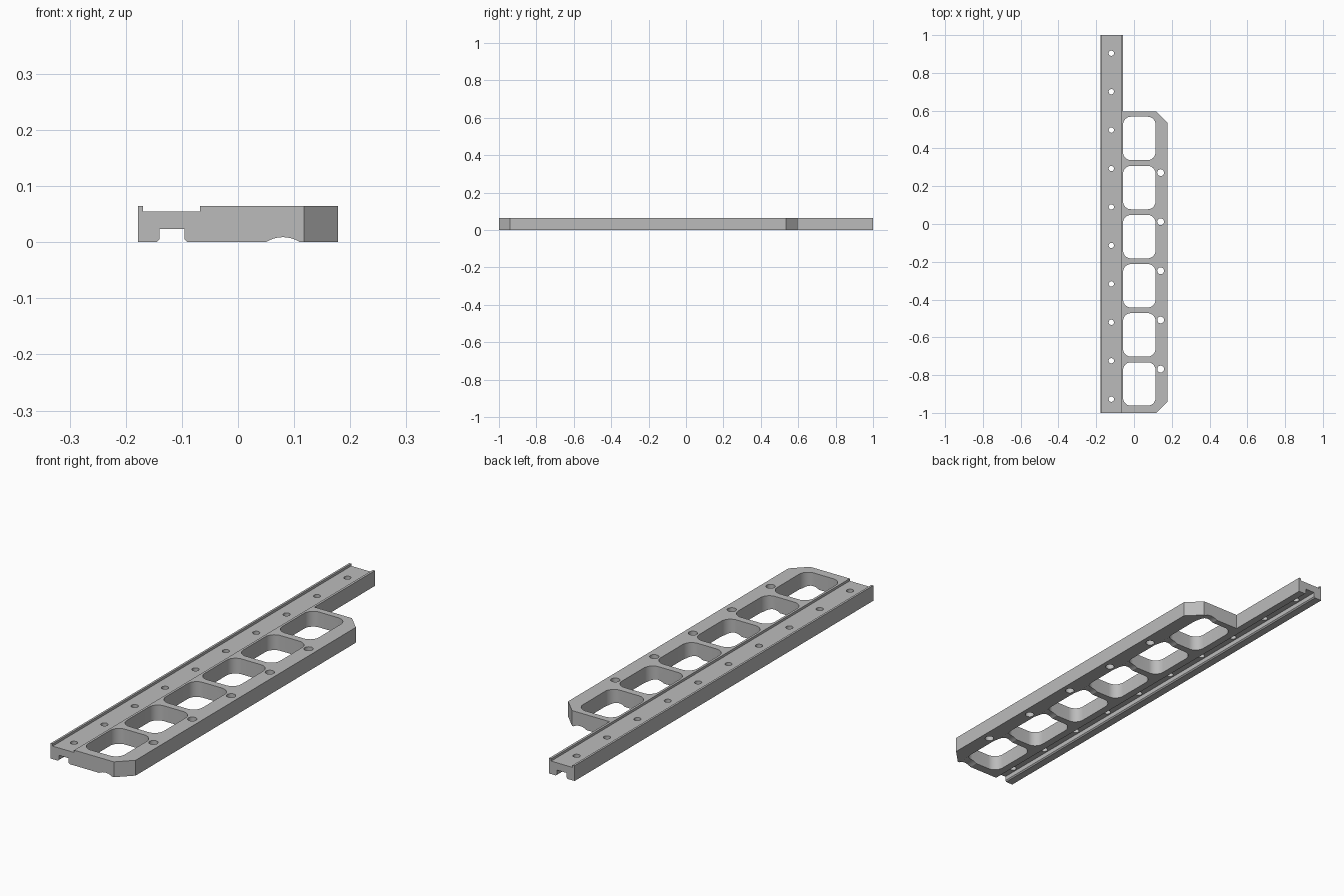
import bpy
import bmesh
from math import sin, cos, pi, radians

cube = bpy.data.objects.get("Cube")
if cube:
    bpy.data.objects.remove(cube, do_unlink=True)

HEIGHT = 0.065

grey = bpy.data.materials.new("plain grey")
grey.use_nodes = True
colour = (0.5, 0.5, 0.5, 1)
grey.diffuse_color = colour
grey.node_tree.nodes["Principled BSDF"].inputs["Base Color"].default_value = colour


def prism(bm, outline, offset):
    """Extrude a closed 3D outline by an offset vector."""
    face = bm.faces.new([bm.verts.new(p) for p in outline])
    top = bmesh.ops.extrude_face_region(bm, geom=[face], use_keep_orig=True)["geom"]
    bmesh.ops.translate(bm, vec=offset, verts=[v for v in top if isinstance(v, bmesh.types.BMVert)])


def finish(bm, name):
    bmesh.ops.recalc_face_normals(bm, faces=bm.faces)
    mesh = bpy.data.meshes.new(name)
    bm.to_mesh(mesh)
    bm.free()
    mesh.materials.append(grey)
    obj = bpy.data.objects.new(name, mesh)
    bpy.context.collection.objects.link(obj)
    return obj


def cut(bm, outline):
    """Vertical cutter through the full thickness."""
    prism(bm, [(x, y, -0.05) for x, y in outline], (0, 0, HEIGHT + 0.1))


def arc(cx, cy, r, start, end, steps):
    angles = [start + (end - start) * i / steps for i in range(steps + 1)]
    return [(cx + r * cos(a), cy + r * sin(a)) for a in angles]


def hole(bm, x, y, r):
    cut(bm, arc(x, y, r, 0, 2 * pi, 32)[:-1])


def window(bm, cx, cy, hx, hy, r):
    outline = []
    for k, (sx, sy) in enumerate([(1, 1), (-1, 1), (-1, -1), (1, -1)]):
        outline += arc(cx + sx * (hx - r), cy + sy * (hy - r), r,
                       k * pi / 2, (k + 1) * pi / 2, 10)
    cut(bm, outline)


# Cross-section: lip, top channel, T-slot underneath and shallow round groove
profile = [(-0.178, 0), (-0.145, 0), (-0.14, 0.005), (-0.14, 0.024),
           (-0.095, 0.024), (-0.095, 0.005), (-0.09, 0)]
profile += arc(0.08, -0.047, 0.056, radians(123), radians(57), 14)
profile += [(0.178, 0), (0.178, HEIGHT), (-0.068, HEIGHT), (-0.068, 0.055),
            (-0.169, 0.055), (-0.169, HEIGHT), (-0.178, HEIGHT)]
bm = bmesh.new()
prism(bm, [(x, -1, max(z, 0)) for x, z in profile], (0, 2, 0))
body = finish(bm, "rail_plate")

# Cutters: stepped back end, clipped front corner, windows and screw holes
bm = bmesh.new()
cut(bm, [(-0.058, 1.1), (-0.058, 0.595), (0.118, 0.595), (0.178, 0.535),
         (0.3, 0.413), (0.3, 1.1)])
cut(bm, [(0.018, -1.1), (0.3, -1.1), (0.3, -0.818)])
for i in range(6):
    window(bm, 0.028, 0.453 - 0.26 * i, 0.086, 0.115, 0.042)
for i in range(10):
    hole(bm, -0.12, 0.904 - 0.2035 * i, 0.014)
for i in range(5):
    hole(bm, 0.141, 0.272 - 0.26 * i, 0.018)
cutter = finish(bm, "opening_cutter")
cutter.hide_render = True

# Apply the cut and keep crisp edges
mod = body.modifiers.new("openings", "BOOLEAN")
mod.operation = "DIFFERENCE"
mod.solver = "EXACT"
mod.object = cutter
bpy.context.view_layer.objects.active = body
body.select_set(True)
bpy.ops.object.modifier_apply(modifier=mod.name)
bpy.data.objects.remove(cutter, do_unlink=True)
bpy.ops.object.shade_smooth_by_angle(angle=radians(30))
